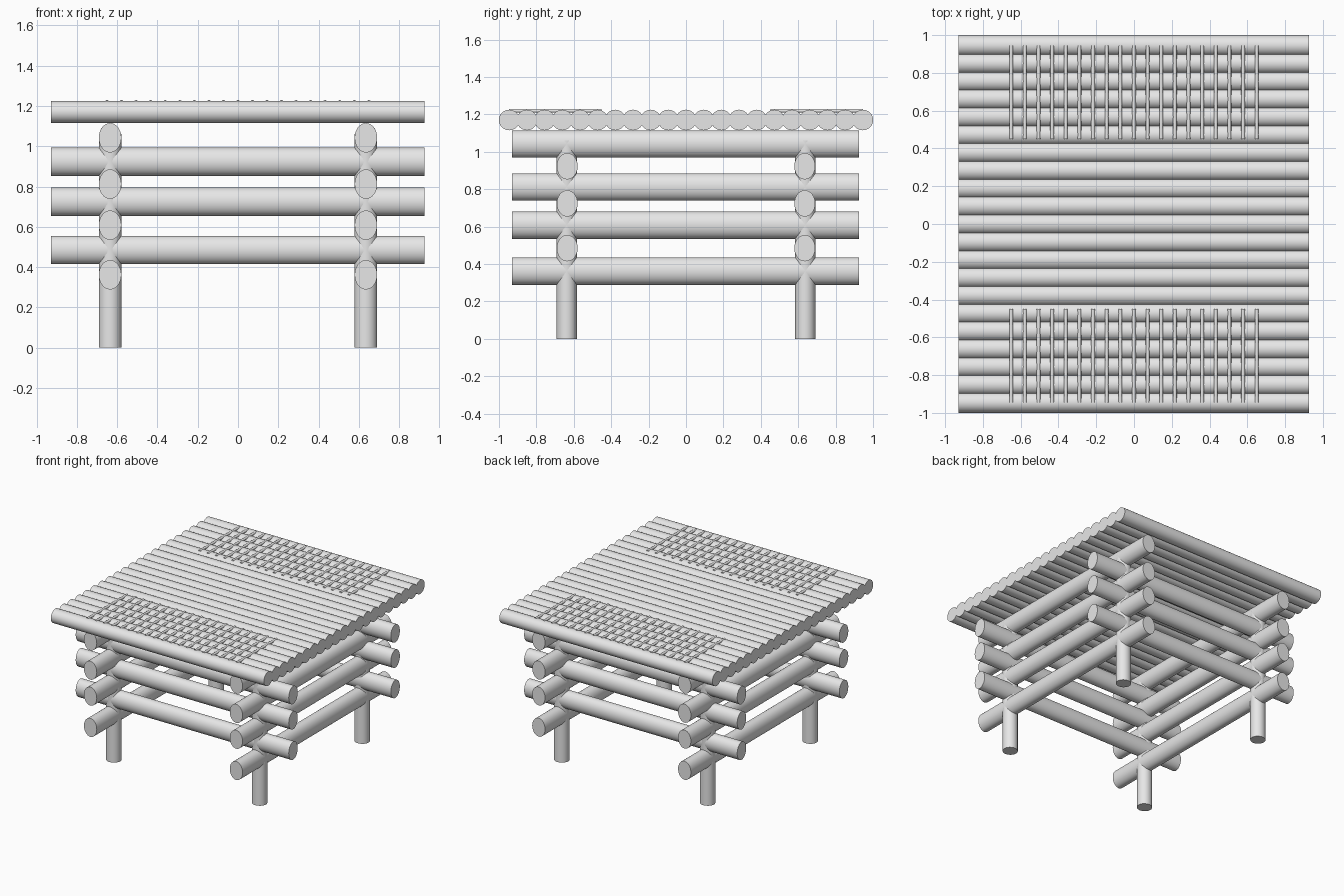
import bpy
from math import pi, radians

cube = bpy.data.objects.get("Cube")
if cube:
    bpy.data.objects.remove(cube, do_unlink=True)

# Single pale grey for all timber
wood = bpy.data.materials.new("pale_grey")
wood.use_nodes = True
grey = (0.8, 0.8, 0.8, 1)
wood.diffuse_color = grey
wood.node_tree.nodes["Principled BSDF"].inputs["Base Color"].default_value = grey

ROTATION = {"x": (0, pi / 2, 0), "y": (pi / 2, 0, 0), "z": (0, 0, 0)}


def log(name, axis, centre, length, width, height, sides=32):
    """Round log along an axis, with an oval section width by height."""
    bpy.ops.mesh.primitive_cylinder_add(vertices=sides, radius=1, depth=1,
                                        location=centre, rotation=ROTATION[axis])
    ob = bpy.context.object
    ob.name = name
    # Local x turns vertical for logs along x, local y for logs along y
    ob.scale = (height / 2, width / 2, length) if axis == "x" else (width / 2, height / 2, length)
    bpy.ops.object.transform_apply(location=False, rotation=True, scale=True)
    bpy.ops.object.shade_smooth_by_angle(angle=radians(40))
    ob.data.materials.append(wood)
    return ob


CORNER = 0.635
WIDTH = 0.112
SPAN = 1.855

# Corner posts
for sx, side in ((-1, "right"), (1, "left")):
    for sy, end in ((-1, "front"), (1, "back")):
        log(f"{end}_{side}_post", "z", (sx * CORNER, sy * 0.638, 0.53), 1.06, WIDTH, 0.108)

# Side logs, running front to back
for i, z in enumerate((0.362, 0.608, 0.812, 1.042)):
    for sx, side in ((-1, "right"), (1, "left")):
        log(f"{side}_wall_log_{i + 1}", "y", (sx * CORNER, -0.002, z), SPAN, WIDTH, 0.146)

# Front and back logs, stacked between the side logs
for i, z in enumerate((0.485, 0.724, 0.923)):
    for sy, end in ((-1, "front"), (1, "back")):
        log(f"{end}_wall_log_{i + 1}", "x", (-0.002, sy * CORNER, z), SPAN, WIDTH, 0.141)

# Flat top of overlapping poles
for i in range(21):
    log(f"top_pole_{i + 1}", "x", (-0.002, -0.945 + i * 0.0945, 1.17), SPAN, 0.11, 0.11)

# Thin rods laid across the top near the front and back
for sy, end in ((-1, "front"), (1, "back")):
    for i in range(19):
        log(f"{end}_rod_{i + 1}", "y", (-0.65 + i * 0.0722, sy * 0.698, 1.2195),
            0.495, 0.02, 0.02, 12)
